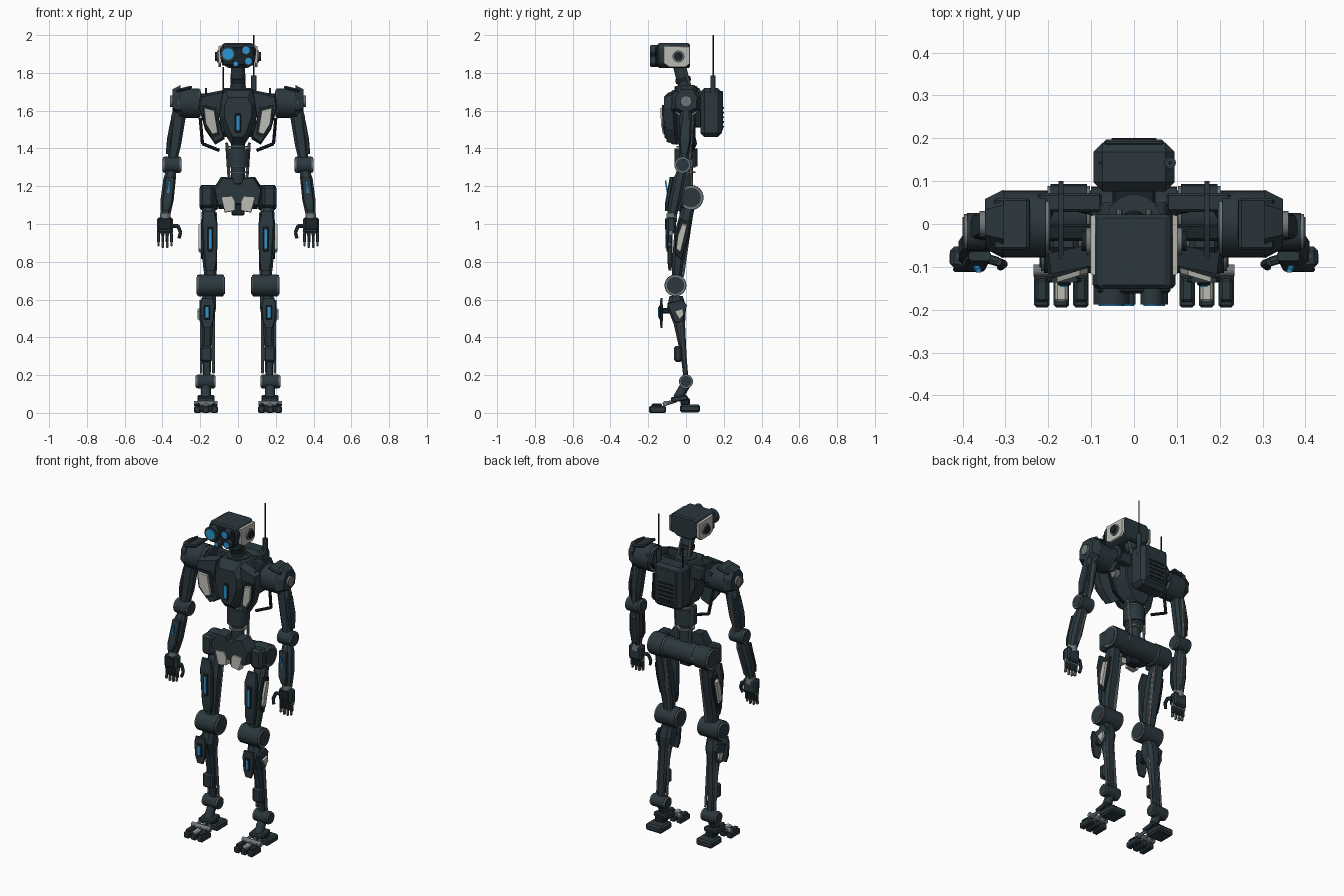
import bpy, bmesh, math
from mathutils import Vector, Matrix

old = bpy.data.objects.get("Cube")
if old:
    bpy.data.objects.remove(old, do_unlink=True)


def material(name, r, g, b):
    m = bpy.data.materials.new(name)
    m.use_nodes = True
    m.diffuse_color = (r, g, b, 1)
    m.node_tree.nodes["Principled BSDF"].inputs["Base Color"].default_value = (r, g, b, 1)
    return m


SLATE = material("dark slate", .024, .039, .048)
DARK = material("near black", .011, .017, .021)
STEEL = material("steel grey", .17, .19, .2)
PALE = material("pale grey", .5, .5, .46)
BLUE = material("glow blue", .025, .3, .65)


def finish(name, bm, mat, pair):
    """Make an object in world space; pair mirrors it across x = 0."""
    bmesh.ops.recalc_face_normals(bm, faces=bm.faces)
    me = bpy.data.meshes.new(name)
    bm.to_mesh(me)
    bm.free()
    me.materials.append(mat)
    ob = bpy.data.objects.new(name, me)
    bpy.context.collection.objects.link(ob)
    if pair:
        ob.modifiers.new("Mirror", 'MIRROR').use_mirror_merge = False
    return ob


def box(name, c, size, mat=SLATE, pair=False, bevel=.006, tilt=(0, 0, 0)):
    bm = bmesh.new()
    bmesh.ops.create_cube(bm, size=1, matrix=Matrix.Diagonal((*size, 1)))
    if bevel:
        bmesh.ops.bevel(bm, geom=bm.edges[:], offset=min(bevel, min(size) * .35),
                        segments=1, affect='EDGES')
    for i, ax in enumerate("XYZ"):
        bm.transform(Matrix.Rotation(math.radians(tilt[i]), 4, ax))
    bm.transform(Matrix.Translation(c))
    return finish(name, bm, mat, pair)


def rod(name, p, q, r, mat=SLATE, pair=False, r2=None, sides=24):
    p, q = Vector(p), Vector(q)
    bm = bmesh.new()
    bmesh.ops.create_cone(bm, cap_ends=True, segments=sides, radius1=r,
                          radius2=r if r2 is None else r2, depth=(q - p).length)
    for f in bm.faces:
        f.smooth = len(f.verts) == 4 and sides > 8
    turn = (q - p).to_track_quat('Z', 'Y').to_matrix().to_4x4()
    bm.transform(Matrix.Translation((p + q) / 2) @ turn)
    return finish(name, bm, mat, pair)


def beam(name, sections, mat=SLATE, pair=True):
    """Loft chamfered rectangles (x, y, z, width, depth) along a limb."""
    bm = bmesh.new()
    rings = []
    for x, y, z, w, d in sections:
        k = min(w, d) * .25
        a, b = w / 2, d / 2
        corners = [(a, b - k), (a - k, b), (k - a, b), (-a, b - k),
                   (-a, k - b), (k - a, -b), (a - k, -b), (a, k - b)]
        rings.append([bm.verts.new((x + u, y + v, z)) for u, v in corners])
    for lo, hi in zip(rings, rings[1:]):
        for i in range(8):
            j = (i + 1) % 8
            bm.faces.new((lo[i], lo[j], hi[j], hi[i]))
    bm.faces.new(rings[0])
    bm.faces.new(rings[-1])
    return finish(name, bm, mat, pair)


def prism(name, pts, axis, a, b, mat=SLATE, pair=False, shrink=1, bevel=0, lean=0):
    """Extrude an outline along x or y; shrink scales the far end, lean yaws by x."""
    bm = bmesh.new()
    n = len(pts)
    cu, cv = sum(p[0] for p in pts) / n, sum(p[1] for p in pts) / n
    rings = []
    for d, k in ((a, 1), (b, shrink)):
        row = [(cu + (u - cu) * k, cv + (v - cv) * k) for u, v in pts]
        rings.append([bm.verts.new((d, u, v) if axis == 'x' else (u, d + lean * (u - cu), v))
                      for u, v in row])
    for i in range(n):
        j = (i + 1) % n
        bm.faces.new((rings[0][i], rings[0][j], rings[1][j], rings[1][i]))
    bm.faces.new(rings[0])
    bm.faces.new(rings[1])
    if bevel:
        bmesh.ops.recalc_face_normals(bm, faces=bm.faces)
        bmesh.ops.bevel(bm, geom=bm.edges[:], offset=bevel, segments=1, affect='EDGES')
    return finish(name, bm, mat, pair)


def joint(name, x0, x1, y, z, r):
    """Paired sideways hinge drum with steel rims and dark hubs."""
    rod(name, (x0 + .01, y, z), (x1 - .01, y, z), r, SLATE, True)
    for tag, e, d in (("inner", x0, 1), ("outer", x1, -1)):
        rod(f"{name}_{tag}_rim", (e + d * .003, y, z), (e + d * .01, y, z), r * .93, STEEL, True)
        rod(f"{name}_{tag}_hub", (e, y, z), (e + d * .01, y, z), r * .78, SLATE, True)


def both(half):
    return half + [(-u, v) for u, v in reversed(half)]


# Head: shell, pale cheeks, ears and lens cluster
prism("head_shell", both([(.05, 1.825), (.088, 1.85), (.098, 1.92), (.08, 1.957)]), 'y', .022, -.15, bevel=.008)
prism("head_cheek", [(-.12, 1.85), (-.09, 1.83), (.0, 1.83), (.022, 1.85), (.022, 1.94), (-.12, 1.945)],
      'x', .09, .102, PALE, True, .95)
rod("ear_rim", (.1, -.04, 1.887), (.112, -.04, 1.887), .032, STEEL, True, sides=12)
rod("ear_hub", (.1, -.04, 1.887), (.122, -.04, 1.887), .023, DARK, True, sides=12)
box("brow", (0, -.05, 1.95), (.13, .13, .014))
box("face_plate", (0, -.152, 1.888), (.17, .02, .1), DARK)
for tag, x, z, r in (("main", -.053, 1.9, .042), ("upper", .042, 1.92, .027),
                     ("lower", .055, 1.862, .024), ("small", -.012, 1.848, .016)):
    rod(f"{tag}_lens_barrel", (x, -.14, z), (x, -.188, z), r, SLATE)
    rod(f"{tag}_lens_glass", (x, -.18, z), (x, -.191, z), r * .72, BLUE)

# Neck and collar
rod("neck", (0, 0, 1.7), (0, -.035, 1.84), .034)
rod("neck_ring", (0, -.012, 1.75), (0, -.018, 1.775), .041, DARK)
rod("neck_piston", (.035, .03, 1.71), (.03, -.01, 1.83), .007, STEEL, True, sides=8)
rod("collar", (0, .005, 1.62), (0, .005, 1.715), .065)

# Chest: keel, core, wing plates and pale panels
core = both([(.035, 1.42), (.06, 1.46), (.1, 1.57), (.1, 1.65), (.07, 1.71)])
prism("chest_core", core, 'y', .05, -.07, bevel=.006)
prism("chest_keel", core, 'y', -.07, -.115, shrink=.72)
box("keel_frame", (0, -.117, 1.535), (.032, .008, .1), DARK)
box("keel_light", (0, -.121, 1.535), (.016, .006, .076), BLUE, bevel=0)
wing = [(.075, 1.71), (.2, 1.685), (.208, 1.62), (.175, 1.5), (.12, 1.42), (.07, 1.45), (.1, 1.56)]
prism("chest_wing", wing, 'y', -.055, -.105, SLATE, True, .9, lean=-.2)
prism("chest_panel", [(.125, 1.605), (.182, 1.62), (.172, 1.53), (.135, 1.47), (.105, 1.48)],
      'y', -.1, -.125, PALE, True, .92, lean=-.3)
prism("panel_rim", [(.11, 1.62), (.19, 1.63), (.18, 1.52), (.135, 1.455), (.095, 1.47)],
      'y', -.098, -.113, DARK, True, lean=-.3)
prism("side_blade", [(-.08, 1.6), (-.08, 1.69), (.0, 1.72), (.07, 1.72), (.1, 1.66), (.03, 1.57)],
      'x', .165, .176, SLATE, True)
box("clavicle", (.15, .05, 1.655), (.15, .045, .07), SLATE, True)
box("front_clavicle", (.15, -.02, 1.64), (.14, .04, .05), DARK, True)
rod("chest_pivot", (.09, -.03, 1.6), (.13, -.03, 1.6), .03, STEEL, True)
for i, path in enumerate([((.2, .02, 1.56), (.188, .05, 1.425)), ((.188, .05, 1.425), (.1, .03, 1.39))]):
    rod(f"side_hose_{i}", *path, .009, DARK, True, sides=8)

# Backpack with vents and antennas
box("backpack", (0, .133, 1.59), (.19, .115, .26), bevel=.022)
box("backpack_panel", (0, .19, 1.6), (.14, .014, .21), bevel=.005)
for i in range(5):
    box(f"vent_{i}", (0, .197, 1.515 + i * .025), (.105, .008, .01), DARK, bevel=.002)
box("backpack_mount", (0, .06, 1.59), (.1, .05, .16), DARK)
rod("antenna_base", (.084, .143, 1.66), (.084, .143, 1.785), .014, sides=12)
rod("antenna", (.084, .143, 1.78), (.084, .143, 2), .004, DARK, sides=8)
rod("short_antenna", (-.077, .143, 1.7), (-.077, .143, 1.83), .004, DARK, sides=8)

# Waist
rod("spine", (0, 0, 1.2), (0, 0, 1.45), .036)
rod("waist_drum", (0, 0, 1.305), (0, 0, 1.4), .062)
for z in (1.27, 1.3, 1.405):
    rod("waist_ring", (0, 0, z), (0, 0, z + .008), .05, STEEL)
rod("waist_piston", (.045, .03, 1.2), (.06, .02, 1.43), .008, STEEL, True, sides=8)

# Pelvis
pelvis = both([(.04, 1.1), (.115, 1.09), (.135, 1.18), (.09, 1.25), (.03, 1.245), (.02, 1.215)])
prism("pelvis_front", pelvis, 'y', -.01, -.085, shrink=.9)
rod("hip_axle", (-.1, .027, 1.14), (.1, .027, 1.14), .06)
joint("hip_drum", .1, .205, .027, 1.14, .066)
prism("pelvis_panel", [(.015, 1.07), (.07, 1.06), (.092, 1.145), (.03, 1.15), (.015, 1.12)],
      'y', -.05, -.093, PALE, True, .95)
box("pelvis_tail", (0, -.01, 1.08), (.07, .05, .07), DARK)
box("hip_cover", (.165, -.035, 1.145), (.075, .07, .12), SLATE, True, .015)

# Shoulders
joint("shoulder_drum", .195, .32, 0, 1.64, .078)
prism("shoulder_pad", [(-.08, 1.6), (-.075, 1.68), (-.035, 1.735), (.045, 1.735), (.08, 1.68), (.075, 1.6), (0, 1.565)],
      'x', .305, .348, SLATE, True, .72)
box("shoulder_cap", (.285, 0, 1.715), (.085, .12, .016), SLATE, True, tilt=(0, 14, 0))
rod("shoulder_bolt", (.345, 0, 1.65), (.36, 0, 1.65), .03, STEEL, True, sides=12)

# Arms
beam("upper_arm", [(.348, -.015, 1.33, .05, .05), (.335, -.005, 1.42, .068, .06),
                   (.315, 0, 1.57, .078, .066), (.31, 0, 1.62, .06, .05)])
beam("upper_arm_plate", [(.372, -.01, 1.37, .02, .04), (.365, -.005, 1.45, .022, .06),
                         (.347, 0, 1.55, .02, .05)])
rod("arm_piston", (.32, .035, 1.57), (.34, .02, 1.34), .008, STEEL, True, sides=8)
joint("elbow", .3, .4, -.018, 1.313, .044)
beam("forearm", [(.385, -.075, 1.04, .05, .05), (.375, -.058, 1.13, .07, .066),
                 (.362, -.035, 1.24, .066, .064), (.352, -.02, 1.3, .045, .04)])
beam("forearm_plate", [(.383, -.104, 1.07, .035, .016), (.375, -.1, 1.11, .056, .022),
                       (.36, -.075, 1.25, .052, .022)])
box("forearm_light", (.368, -.1, 1.18), (.012, .008, .1), BLUE, True, 0, (10, -6, 0))
rod("forearm_piston", (.35, .005, 1.25), (.37, -.04, 1.07), .007, STEEL, True, sides=8)

# Hands
rod("wrist", (.385, -.075, 1.01), (.385, -.075, 1.055), .028, STEEL, True)
box("palm", (.387, -.078, .993), (.085, .05, .085), SLATE, True, .01)
box("hand_guard", (.387, -.106, 1.0), (.07, .012, .06), DARK, True)
for i in range(4):
    x = .352 + i * .023
    tip = .87 + .008 * abs(i - 1.5)
    rod(f"knuckle_{i}", (x - .009, -.08, .952), (x + .009, -.08, .952), .012, STEEL, True, sides=10)
    box(f"finger_{i}", (x, -.083, .925), (.015, .02, .045), SLATE, True, .003)
    box(f"fingertip_{i}", (x, -.088, (tip + .905) / 2), (.012, .016, .905 - tip), STEEL, True, .003)
for i, (p, q) in enumerate([((.345, -.08, .99), (.318, -.088, .99)), ((.318, -.088, .99), (.304, -.094, .955)),
                            ((.304, -.094, .955), (.312, -.1, .925))]):
    rod(f"thumb_{i}", p, q, .011 - i * .001, SLATE, True, sides=8)

# Thighs and knees
beam("thigh", [(.145, -.05, .69, .055, .045), (.148, -.045, .78, .075, .06),
               (.153, -.02, .95, .085, .085), (.155, .005, 1.06, .075, .07), (.155, .02, 1.1, .06, .06)])
beam("thigh_plate", [(.145, -.085, .755, .05, .016), (.145, -.085, .8, .068, .026),
                     (.15, -.086, 1.0, .085, .026), (.155, -.08, 1.07, .06, .016)])
box("thigh_light_frame", (.147, -.1, .92), (.03, .008, .13), DARK, True)
box("thigh_light", (.147, -.104, .92), (.014, .007, .1), BLUE, True, 0)
prism("thigh_side_panel", [(-.055, .86), (-.03, .84), (-.008, .93), (.008, 1.0), (-.02, 1.01), (-.045, .94)],
      'x', .185, .208, PALE, True, .85)
prism("thigh_side_frame", [(-.06, .84), (-.025, .81), (.01, .93), (.025, 1.02), (-.03, 1.03), (-.055, .94)],
      'x', .18, .195, DARK, True, .95)
rod("thigh_piston", (.12, .03, 1.06), (.125, -.02, .72), .009, STEEL, True, sides=8)
joint("knee", .07, .22, -.056, .675, .058)

# Shins
beam("calf", [(.165, 0, .18, .04, .026), (.165, -.012, .3, .045, .03), (.162, -.035, .47, .06, .06),
              (.158, -.05, .56, .085, .1), (.153, -.052, .62, .07, .07)])
beam("shin_plate", [(.163, -.13, .45, .04, .012), (.163, -.13, .49, .066, .014),
                    (.163, -.13, .57, .078, .014), (.163, -.13, .608, .06, .012)])
box("shin_bracket", (.16, -.105, .54), (.03, .05, .03), DARK, True)
box("shin_light_frame", (.163, -.139, .532), (.032, .008, .075), DARK, True)
box("shin_light", (.163, -.144, .532), (.016, .007, .055), BLUE, True, 0)
prism("calf_side_panel", [(-.065, .54), (-.035, .49), (-.01, .52), (-.015, .555)],
      'x', .195, .214, PALE, True, .85)
prism("calf_side_frame", [(-.1, .58), (-.06, .48), (-.02, .48), (.005, .57), (-.02, .6)],
      'x', .19, .204, SLATE, True, .95)
box("lower_shin_box", (.168, -.042, .312), (.064, .042, .085), SLATE, True, .01)
for x in (.13, .195):
    rod("shin_rod", (x, -.03, .55), (x, -.002, .21), .007, STEEL, True, sides=8)
joint("ankle", .118, .225, 0, .166, .037)

# Feet
rod("ankle_link", (.17, -.002, .15), (.17, -.045, .075), .026, SLATE, True, sides=12)
box("foot_bridge", (.17, -.035, .075), (.09, .09, .028), SLATE, True, tilt=(8, 0, 0))
box("heel", (.17, .021, .024), (.11, .108, .042), SLATE, True, .01)
box("heel_post", (.17, -.005, .06), (.06, .05, .04), DARK, True)
rod("toe_axle", (.108, -.108, .05), (.234, -.108, .05), .014, STEEL, True, sides=12)
for i, mat in enumerate((SLATE, PALE, SLATE)):
    x = .124 + i * .0455
    box(f"toe_{i}", (x, -.15, .018), (.036, .09, .036), SLATE, True)
    box(f"toe_cap_{i}", (x, -.155, .041), (.03, .055, .018), mat, True)
    rod(f"toe_link_{i}", (x, -.12, .045), (.17 + (x - .17) * .6, -.055, .064), .01, STEEL, True, sides=8)
